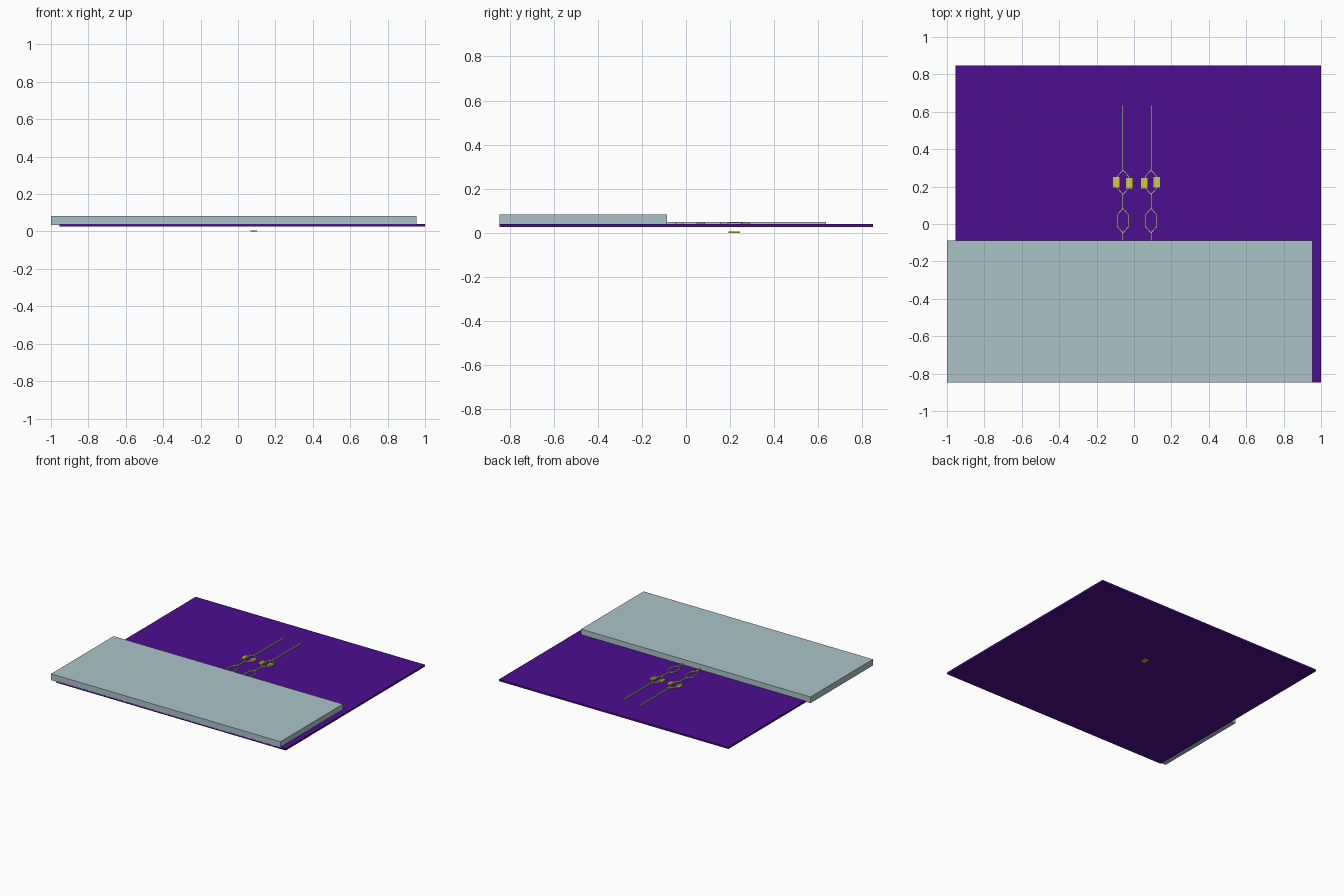
import bpy, bmesh

if "Cube" in bpy.data.objects:
    bpy.data.objects.remove(bpy.data.objects["Cube"])


def material(name, color):
    m = bpy.data.materials.new(name)
    m.diffuse_color = (*color, 1)
    m.use_nodes = True
    m.node_tree.nodes["Principled BSDF"].inputs["Base Color"].default_value = m.diffuse_color
    return m


purple = material("purple", (0.075, 0.004, 0.275))
pale_teal = material("pale teal", (0.41, 0.55, 0.58))
yellow = material("yellow", (0.60, 0.60, 0.01))
grey = material("light grey", (0.55, 0.55, 0.52))


def finish(name, bm, mat):
    bmesh.ops.recalc_face_normals(bm, faces=bm.faces)
    me = bpy.data.meshes.new(name)
    bm.to_mesh(me)
    bm.free()
    me.materials.append(mat)
    ob = bpy.data.objects.new(name, me)
    bpy.context.collection.objects.link(ob)
    return ob


def box(name, x0, x1, y0, y1, z0, z1, mat):
    bm = bmesh.new()
    bmesh.ops.create_cube(bm, size=1)
    for v in bm.verts:
        v.co.x = x1 if v.co.x > 0 else x0
        v.co.y = y1 if v.co.y > 0 else y0
        v.co.z = z1 if v.co.z > 0 else z0
    return finish(name, bm, mat)


def ring(name, cx, cy, z0, z1, mat):
    # flat eight-sided loop: half outline profiles mirrored through the centre
    def outline(w, h, flat, side):
        q = [(flat, h), (w, side), (w, -side), (flat, -h)]
        return q + [(-x, -y) for x, y in q]
    bm = bmesh.new()
    rows = []
    for dims in ((0.034, 0.066, 0.005, 0.032), (0.027, 0.058, 0.002, 0.030)):
        for z in (z0, z1):
            rows.append([bm.verts.new((cx + x, cy + y, z)) for x, y in outline(*dims)])
    ob, ot, ib, it = rows
    for i in range(8):
        j = (i + 1) % 8
        for a, b in ((ob, ot), (ot, it), (it, ib), (ib, ob)):
            bm.faces.new((a[i], a[j], b[j], b[i]))
    return finish(name, bm, mat)


# base plate and thick cover slab
box("base_plate", -0.955, 1.0, -0.847, 0.848, 0.026, 0.040, purple)
box("cover_slab", -1.0, 0.955, -0.847, -0.087, 0.034, 0.082, pale_teal)

# two tracks, each straight - loop - straight - loop - straight
Z0, Z1, W = 0.040, 0.050, 0.004
for side, cx in (("left", -0.059), ("right", 0.091)):
    for i, cy in enumerate((0.018, 0.223)):
        ring(f"{side}_loop_{i}", cx, cy, Z0, Z1, grey)
    for i, (y0, y1) in enumerate(((-0.39, -0.045), (0.081, 0.160), (0.286, 0.636))):
        box(f"{side}_track_{i}", cx - W, cx + W, y0, y1, Z0, Z1, grey)

# contact pads beside the upper loops
for i, (x, y) in enumerate(((-0.095, 0.222), (-0.026, 0.217), (0.055, 0.218), (0.121, 0.223))):
    box(f"contact_pad_{i}", x - 0.018, x + 0.018, y - 0.028, y + 0.028, 0.040, 0.047, yellow)

# loose pad hanging below the plate
box("lower_pad", 0.066, 0.102, 0.193, 0.246, 0.0, 0.006, yellow)
